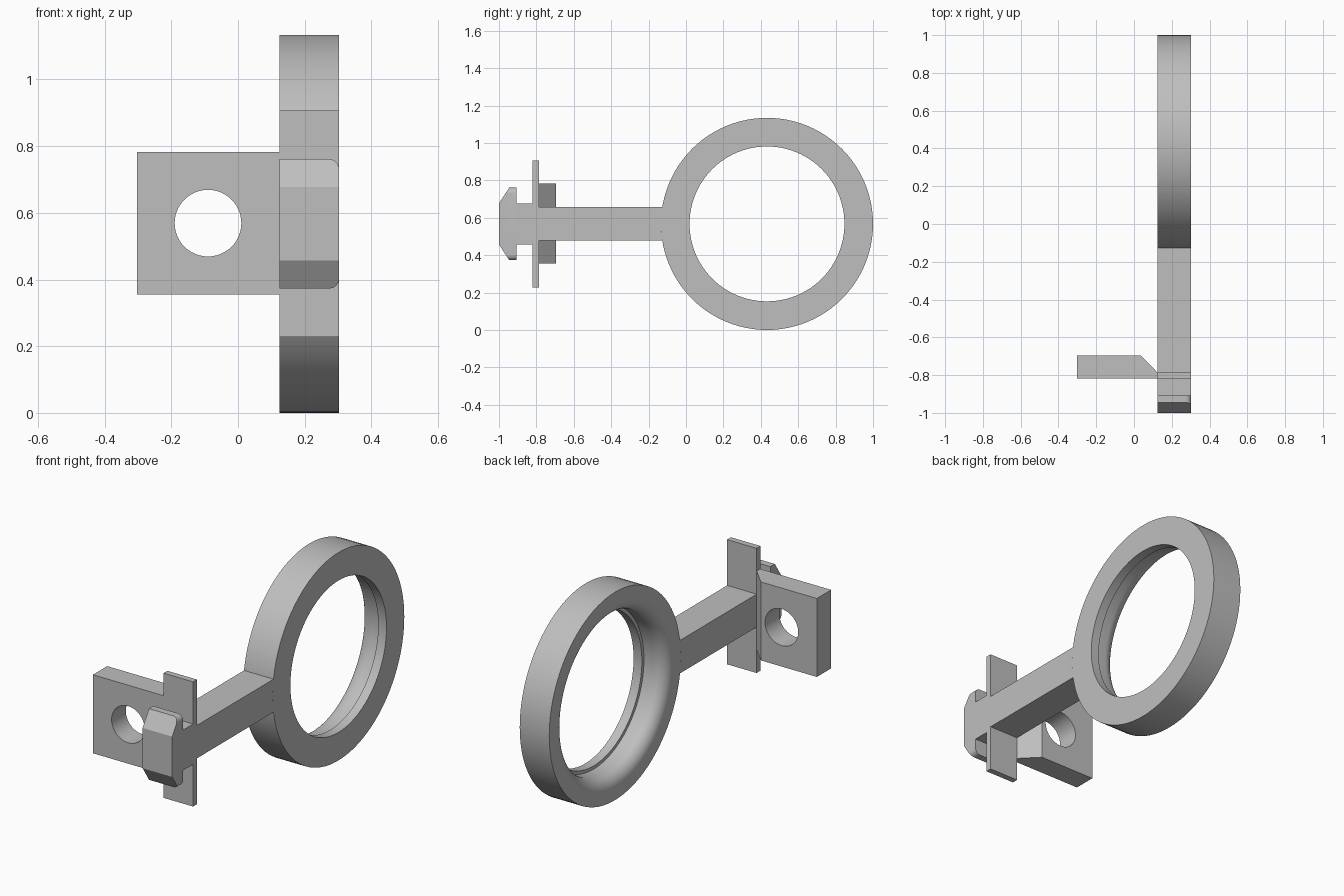
import bpy, bmesh, math
from mathutils import Vector

if "Cube" in bpy.data.objects:
    bpy.data.objects.remove(bpy.data.objects["Cube"], do_unlink=True)

GREY = bpy.data.materials.new("plain grey")
GREY.use_nodes = True
colour = (0.52, 0.52, 0.52, 1)
GREY.diffuse_color = colour
GREY.node_tree.nodes["Principled BSDF"].inputs["Base Color"].default_value = colour

X0, X1 = 0.125, 0.303        # thickness of ring and arm
CY, CZ, R = 0.433, 0.567, 0.567   # ring centre and outer radius


def finish(name, bm):
    bmesh.ops.recalc_face_normals(bm, faces=bm.faces)
    mesh = bpy.data.meshes.new(name)
    bm.to_mesh(mesh)
    bm.free()
    mesh.materials.append(GREY)
    obj = bpy.data.objects.new(name, mesh)
    bpy.context.collection.objects.link(obj)
    return obj


def activate(obj):
    bpy.ops.object.select_all(action='DESELECT')
    obj.select_set(True)
    bpy.context.view_layer.objects.active = obj


def smooth(obj):
    activate(obj)
    bpy.ops.object.shade_smooth_by_angle(angle=math.radians(25))


def prism(points, offset):
    """Extrude a closed outline of 3D points along an offset."""
    bm = bmesh.new()
    face = bm.faces.new([bm.verts.new(p) for p in points])
    out = bmesh.ops.extrude_face_region(bm, geom=[face])
    verts = [v for v in out["geom"] if isinstance(v, bmesh.types.BMVert)]
    bmesh.ops.translate(bm, verts=verts, vec=offset)
    return bm


# Ring: lathed section with a thin lip, a stepped seat and a rounded mouth
lip, seat, fillet = 0.414, 0.432, 0.07
section = [(X0, R), (X1, R), (X1, lip), (X1 - 0.05, lip), (X1 - 0.05, seat)]
for i in range(11):
    a = math.pi / 2 * i / 10
    section.append((X0 + fillet * (1 - math.sin(a)), seat + fillet * (1 - math.cos(a))))
bm = bmesh.new()
verts = [bm.verts.new((x, CY, CZ + r)) for x, r in section]
edges = [bm.edges.new((v, verts[i - 1])) for i, v in enumerate(verts)]
bmesh.ops.spin(bm, geom=verts + edges, cent=(0, CY, CZ), axis=(1, 0, 0),
               angle=math.tau, steps=96, use_merge=True)
bmesh.ops.remove_doubles(bm, verts=bm.verts, dist=0.0001)
smooth(finish("ring", bm))

# Arm: neck, cross flange and stem, ending on the curve of the ring
neck, flange, stem = 0.11, 0.34, 0.09
half = [(-0.907, neck), (-0.82, neck), (-0.82, flange), (-0.787, flange), (-0.787, stem)]
for i in range(5):
    h = stem * (1 - i / 5)
    half.append((CY - math.sqrt(R * R - h * h), h))
outline = half + [(CY - R, 0)] + [(y, -h) for y, h in reversed(half)]
finish("arm", prism([(X0, y, CZ + h) for y, h in outline], (X1 - X0, 0, 0)))

# Latch head: block rounded on one side, with sloped top and bottom leads
tall, round_r = 0.194, 0.03
corner = []
for i in range(9):
    a = math.pi / 2 * i / 8
    corner.append((X1 - round_r * (1 - math.cos(a)), tall - round_r * (1 - math.sin(a))))
corner.append((X0, tall))
outline = corner + [(x, -h) for x, h in reversed(corner)]
bm = prism([(x, -1, CZ + h) for x, h in outline], (0, 0.093, 0))
for side in (1, -1):
    cut = bmesh.ops.bisect_plane(
        bm, geom=bm.verts[:] + bm.edges[:] + bm.faces[:], clear_outer=True,
        plane_co=(0, -1, CZ + side * neck), plane_no=Vector((0, -0.084, side * 0.055)))
    rim = [e for e in cut["geom_cut"] if isinstance(e, bmesh.types.BMEdge)]
    bmesh.ops.holes_fill(bm, edges=rim, sides=0)
smooth(finish("latch_head", bm))

# Mounting plate: slab with a bevelled inner end and a drilled hole
plan = [(-0.303, -0.818), (X0, -0.818), (X0, -0.787), (0.035, -0.695), (-0.303, -0.695)]
plate = finish("mounting_plate", prism([(x, y, 0.355) for x, y in plan], (0, 0, 0.428)))
circle = [(-0.09 + 0.1 * math.cos(math.tau * i / 48), -1,
           0.569 + 0.1 * math.sin(math.tau * i / 48)) for i in range(48)]
cutter = finish("hole_cutter", prism(circle, (0, 0.6, 0)))
cutter.hide_render = True
drill = plate.modifiers.new("drill", 'BOOLEAN')
drill.object = cutter
drill.operation = 'DIFFERENCE'
drill.solver = 'EXACT'
activate(plate)
bpy.ops.object.modifier_apply(modifier="drill")
bpy.data.objects.remove(cutter, do_unlink=True)
smooth(plate)
